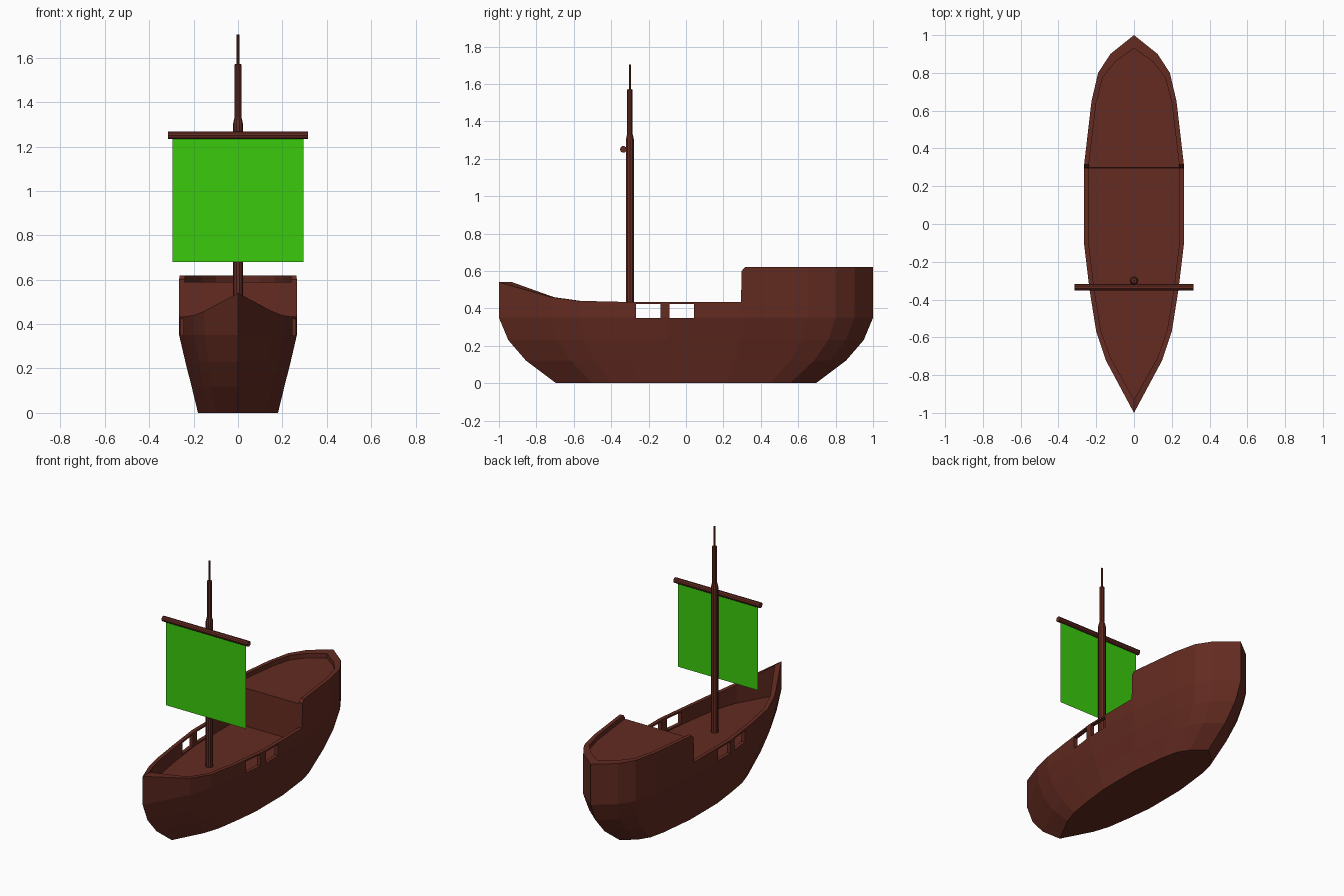
import bpy, bmesh, math
from mathutils import Matrix

if "Cube" in bpy.data.objects:
    bpy.data.objects.remove(bpy.data.objects["Cube"])


def material(name, color):
    m = bpy.data.materials.new(name)
    m.diffuse_color = color
    m.use_nodes = True
    m.node_tree.nodes["Principled BSDF"].inputs["Base Color"].default_value = m.diffuse_color
    return m


WOOD = material("dark_wood", (0.125, 0.024, 0.015, 1))
CLOTH = material("green_cloth", (0.043, 0.6, 0.004, 1))


def finish(name, bm, mat):
    bmesh.ops.remove_doubles(bm, verts=bm.verts, dist=0.0005)
    bmesh.ops.recalc_face_normals(bm, faces=bm.faces)
    me = bpy.data.meshes.new(name)
    bm.to_mesh(me)
    bm.free()
    me.materials.append(mat)
    ob = bpy.data.objects.new(name, me)
    bpy.context.collection.objects.link(ob)
    return ob


def loft(bm, rings, cap=False):
    loops = [[bm.verts.new(p) for p in r] for r in rings]
    n = len(loops[0])
    for a, b in zip(loops, loops[1:]):
        for i in range(n):
            j = (i + 1) % n
            bm.faces.new((a[i], a[j], b[j], b[i]))
    if cap:
        bm.faces.new(loops[0])
        bm.faces.new(loops[-1])


# Hull stations: y, half width, gunwale height, deck height
LOW, HIGH = 0.34, 0.59
stations = [
    (-1.0, 0, 0.54, LOW), (-0.72, 0.15, 0.46, LOW), (-0.57, 0.20, 0.44, LOW),
    (-0.35, 0.235, 0.435, LOW), (-0.1, 0.265, 0.435, LOW),
    (0.294, 0.265, 0.435, LOW), (0.298, 0.265, 0.60, HIGH),
    (0.315, 0.264, 0.62, HIGH), (0.65, 0.225, 0.62, HIGH),
    (0.8, 0.19, 0.62, HIGH), (0.9, 0.125, 0.62, HIGH), (1.0, 0, 0.62, HIGH)]
# Lower hull levels: z, width scale, length scale
levels = [(0, 0.68, 0.695), (0.12, 0.79, 0.855), (0.23, 0.895, 0.95), (0.35, 1, 1)]

rings = []
for y, w, top, deck in stations:
    half = [(w * sx, y * sy, z) for z, sx, sy in levels]
    yi, wi = y * (1 - 0.07 * y ** 4), max(w - 0.025, 0)
    half += [(w, y, top), (wi, yi, top), (wi, yi, deck)]
    rings.append(half + [(-a, b, c) for a, b, c in reversed(half)])
bm = bmesh.new()
loft(bm, rings)
hull = finish("hull", bm, WOOD)

# Openings through both bulwarks
bm = bmesh.new()
for y0, y1 in ((-0.268, -0.135), (-0.087, 0.042)):
    bmesh.ops.create_cube(bm, size=1, matrix=Matrix.Translation((0, (y0 + y1) / 2, 0.386))
                          @ Matrix.Diagonal((0.8, y1 - y0, 0.076, 1)))
cutter = finish("port_cutter", bm, WOOD)
cutter.hide_render = True
cutter.hide_set(True)
mod = hull.modifiers.new("ports", "BOOLEAN")
mod.operation = "DIFFERENCE"
mod.solver = "EXACT"
mod.object = cutter

# Stepped mast
N = 10
bm = bmesh.new()
loft(bm, [[(r * math.cos(k * math.tau / N), -0.3 + r * math.sin(k * math.tau / N), z)
           for k in range(N)]
          for z, r in ((0.335, 0.023), (1.30, 0.023), (1.33, 0.016), (1.57, 0.016),
                       (1.572, 0.006), (1.705, 0.006))], cap=True)
finish("mast", bm, WOOD)

# Yard across the front of the mast
bm = bmesh.new()
loft(bm, [[(x, -0.335 + 0.018 * math.cos(k * math.tau / N), 1.25 + 0.018 * math.sin(k * math.tau / N))
           for k in range(N)] for x in (-0.315, 0.315)], cap=True)
finish("yard", bm, WOOD)

# Flat square sail
bm = bmesh.new()
bm.faces.new([bm.verts.new((x, -0.335, z)) for x, z in
              ((-0.295, 0.68), (0.295, 0.68), (0.295, 1.245), (-0.295, 1.245))])
finish("sail", bm, CLOTH)
